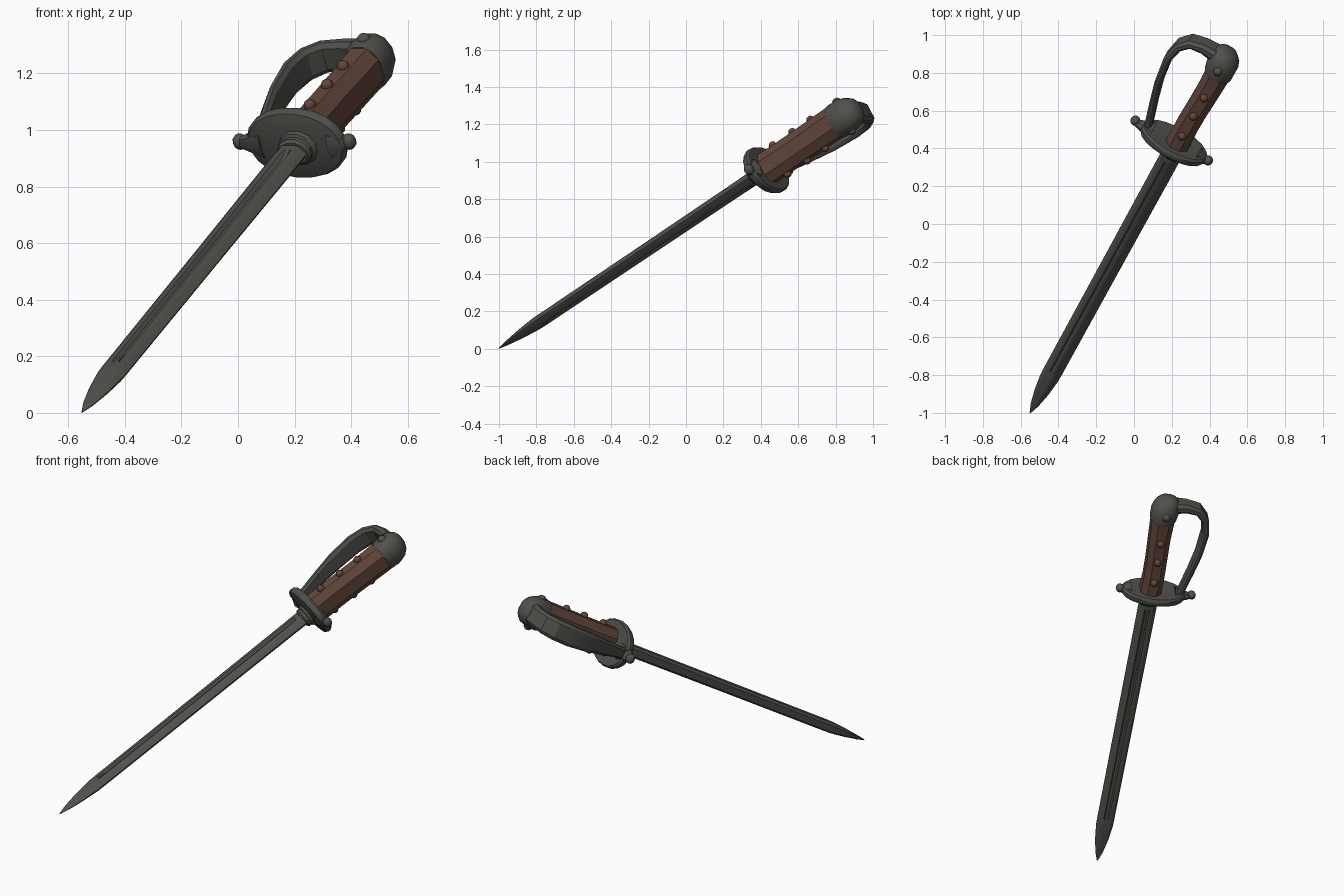
import bpy, bmesh, math
from mathutils import Vector, Matrix

if "Cube" in bpy.data.objects:
    bpy.data.objects.remove(bpy.data.objects["Cube"])

# Sword frame: x across the guard, y along the blade from the tip, z through the flat of the blade
D = Vector((.414, .756, .507)).normalized()
U = Vector((D.y, -D.x, 0)).normalized()
W = U.cross(D)
FRAME = Matrix.Translation((-.55, -1, .003)) @ Matrix((U, D, W)).transposed().to_4x4()


def material(name, rgb):
    m = bpy.data.materials.new(name)
    m.diffuse_color = (*rgb, 1)
    m.use_nodes = True
    m.node_tree.nodes["Principled BSDF"].inputs["Base Color"].default_value = m.diffuse_color
    return m


metal = material("dark_steel", (.080, .083, .072))
brown = material("brown_grip", (.125, .062, .045))


def finish(bm, name, mat, angle=35):
    bmesh.ops.recalc_face_normals(bm, faces=bm.faces)
    bm.transform(FRAME)
    me = bpy.data.meshes.new(name)
    bm.to_mesh(me)
    bm.free()
    me.materials.append(mat)
    ob = bpy.data.objects.new(name, me)
    bpy.context.collection.objects.link(ob)
    bpy.ops.object.select_all(action='DESELECT')
    ob.select_set(True)
    bpy.context.view_layer.objects.active = ob
    bpy.ops.object.shade_smooth_by_angle(angle=math.radians(angle))
    return ob


def loft(name, rings, mat, angle=35):
    bm = bmesh.new()
    vs = [[bm.verts.new(p) for p in r] for r in rings]
    n = len(rings[0])
    for r, s in zip(vs, vs[1:]):
        for i in range(n):
            bm.faces.new((r[i], r[(i + 1) % n], s[(i + 1) % n], s[i]))
    bm.faces.new(vs[0])
    bm.faces.new(vs[-1])
    return finish(bm, name, mat, angle)


def oval(t, ra, rb, ca=0, n=12, power=2.0):
    pts = []
    for i in range(n):
        q = 2 * math.pi * (i + .5) / n
        c, s = math.cos(q), math.sin(q)
        f = lambda v: math.copysign(abs(v) ** (2 / power), v)
        pts.append((ca + ra * f(c), t, rb * f(s)))
    return pts


def ball(name, centre, scale, mat=metal, seg=10):
    bm = bmesh.new()
    bmesh.ops.create_uvsphere(bm, u_segments=seg, v_segments=6, radius=1)
    bm.transform(Matrix.Translation(centre) @ Matrix.Diagonal((*scale, 1)))
    return finish(bm, name, mat, 60)


# Blade: thick spine, sharp edge and a fuller on both faces
def blade_ring(t, wide, thick, groove):
    half = [(-1, .6), (-.65, 1), (-.3, 1), (-.15, 1 - groove), (.15, 1 - groove), (.3, 1), (.6, .75)]
    prof = half + [(1, 0)] + [(a, -b) for a, b in reversed(half)]
    return [(a * wide, t, b * thick) for a, b in prof]


loft("blade", [blade_ring(*r) for r in (
    (0, .003, .002, 0), (.06, .022, .011, 0), (.15, .039, .021, 0), (.25, .050, .029, 0),
    (.30, .051, .030, 0), (.36, .051, .030, .4), (1.1, .053, .031, .45),
    (1.72, .055, .033, .45), (1.77, .055, .034, 0), (1.86, .055, .034, 0))], metal, 25)

# Stepped collar where the blade meets the guard
loft("blade_collar", [oval(t, a, b) for t, a, b in (
    (1.80, .058, .044), (1.81, .066, .054), (1.825, .066, .054), (1.83, .072, .064),
    (1.86, .082, .075))], metal)

# Oval hand guard with rounded rim
loft("hand_guard", [oval(t, .195 * k, .138 * k, -.02, 20, 2.1) for t, k in (
    (1.842, .45), (1.85, .80), (1.856, .95), (1.87, 1.0), (1.888, 1.0), (1.900, .94),
    (1.900, .80), (1.895, .5))], metal)

# Knobs and arms at the ends of the guard
for name, a0, a1 in (("guard_end_left", -.15, -.255), ("guard_end_right", .12, .185)):
    loft(name + "_arm", [[(a, 1.878 + r * .7 * math.cos(q), r * math.sin(q))
                          for q in [math.pi * k / 4 for k in range(8)]]
                         for a, r in ((a0, .065), ((a0 + a1) / 2, .042), (a1, .02))], metal)
    ball(name + "_knob", (a1, 1.885, 0), (.026, .027, .03))

# Grip, slightly waisted, with flat sides
loft("grip", [oval(t, a, b, c, 8, 2.3) for t, a, b, c in (
    (1.89, .068, .092, 0), (2.0, .066, .090, -.002), (2.13, .066, .090, .002),
    (2.26, .068, .091, .008), (2.40, .074, .093, .010))], brown)

# Pommel cap
loft("pommel", [oval(t, a, b, c, 12, 2.2) for t, a, b, c in (
    (2.385, .076, .094, .010), (2.40, .080, .097, .009), (2.46, .086, .096, .004),
    (2.50, .078, .084, 0), (2.53, .056, .062, -.004), (2.545, .028, .03, -.008))], metal)

# Rivets on both faces of the grip and the pommel
for side in (1, -1):
    for i, t in enumerate((1.99, 2.13, 2.26)):
        ball(f"grip_rivet_{'upper' if side > 0 else 'lower'}_{i + 1}",
             (.002 + .003 * i, t, side * .088), (.023, .023, .022), brown, 8)
    ball(f"pommel_rivet_{'upper' if side > 0 else 'lower'}",
         (.005, 2.445, side * .09), (.026, .026, .022), metal, 8)

# Knuckle bow: flat band from guard to pommel (across, along, half width, half thickness)
bow = [(-.178, 1.88, .036, .022), (-.190, 1.935, .034, .019), (-.220, 2.055, .045, .018),
       (-.247, 2.18, .056, .018), (-.262, 2.33, .062, .020), (-.243, 2.425, .062, .022),
       (-.196, 2.478, .060, .024), (-.121, 2.492, .058, .028), (-.03, 2.485, .062, .036)]
rings = []
for i, (a, t, hw, ht) in enumerate(bow):
    p, q = bow[max(i - 1, 0)], bow[min(i + 1, len(bow) - 1)]
    tan = Vector((q[0] - p[0], q[1] - p[1])).normalized()
    nx, ny = tan.y, -tan.x
    prof = [(1, .7), (.4, 1), (-.4, 1), (-1, .7), (-1, -.7), (-.4, -1), (.4, -1), (1, -.7)]
    rings.append([(a + nx * ht * k, t + ny * ht * k, hw * b) for k, b in prof])
loft("knuckle_bow", rings, metal, 30)
